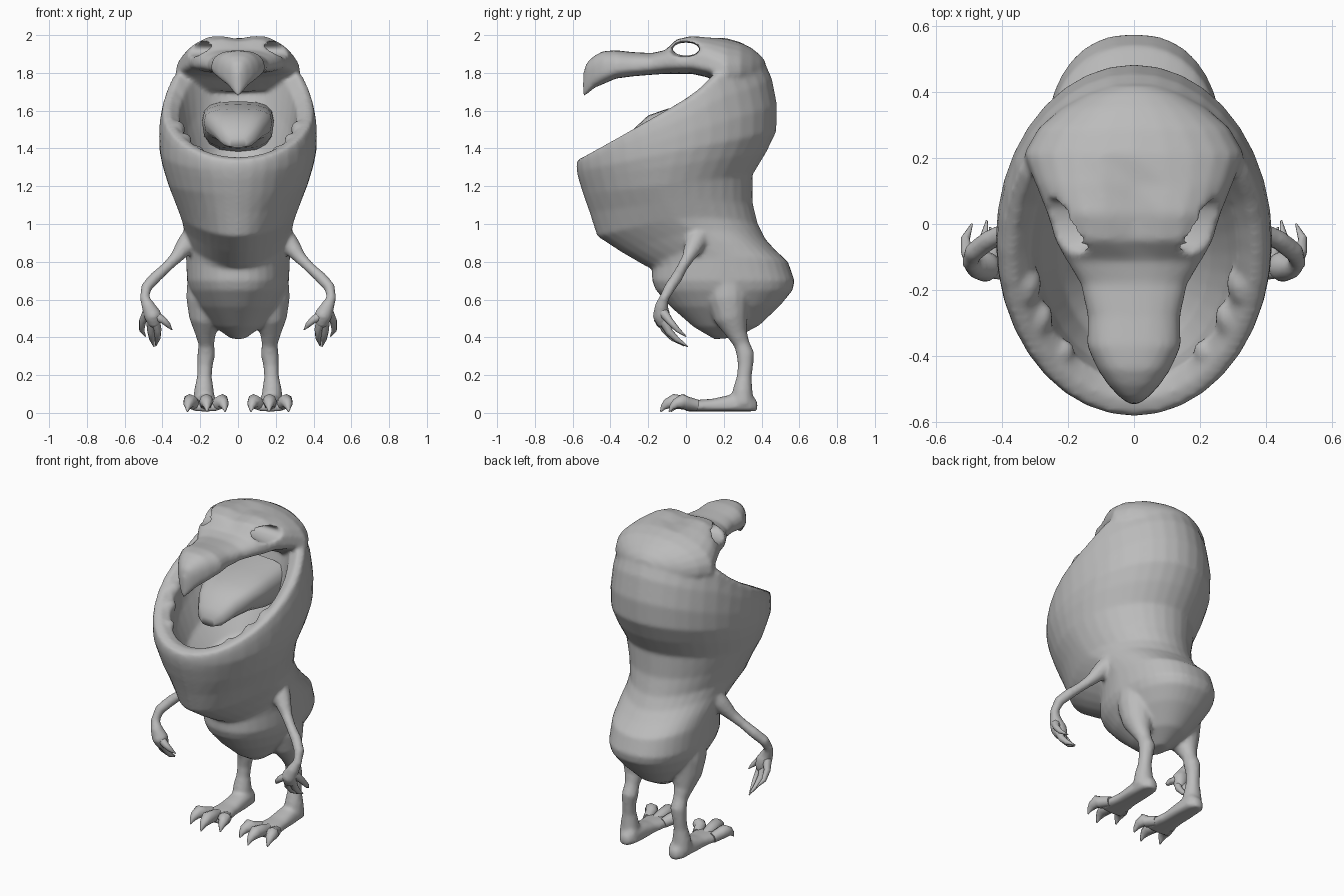
import bpy, bmesh, math
from mathutils import Vector

grey = bpy.data.materials.new("skin grey")
grey.diffuse_color = (0.5, 0.5, 0.5, 1)


def sp(v, e):
    """Signed power for superellipse sections."""
    return math.copysign(abs(v) ** e, v)


def loft(name, rings, mirror=False):
    """Skin a list of equal rings and cap both ends."""
    bm = bmesh.new()
    loops = [[bm.verts.new(p) for p in r] for r in rings]
    n = len(loops[0])
    for a, b in zip(loops, loops[1:]):
        for i in range(n):
            j = (i + 1) % n
            bm.faces.new((a[i], a[j], b[j], b[i]))
    bm.faces.new(loops[0])
    bm.faces.new(loops[-1][::-1])
    bmesh.ops.recalc_face_normals(bm, faces=bm.faces)
    me = bpy.data.meshes.new(name)
    bm.to_mesh(me)
    bm.free()
    me.materials.append(grey)
    ob = bpy.data.objects.new(name, me)
    bpy.context.collection.objects.link(ob)
    if mirror:
        ob.modifiers.new("mirror", 'MIRROR')
    return ob


def bake(ob):
    """Turn an object's modifiers into plain mesh."""
    bpy.context.view_layer.update()
    me = bpy.data.meshes.new_from_object(ob.evaluated_get(bpy.context.evaluated_depsgraph_get()))
    ob.modifiers.clear()
    ob.data = me


def tube(name, pts, n=10, mirror=True):
    """Round limb through points (x, y, z, radius)."""
    ps = [Vector(p[:3]) for p in pts]
    rings = []
    u = None
    for i, p in enumerate(ps):
        t = (ps[min(i + 1, len(ps) - 1)] - ps[max(i - 1, 0)]).normalized()
        u = t.orthogonal() if u is None else u - t * u.dot(t)
        u.normalize()
        v = t.cross(u)
        r = pts[i][3]
        rings.append([p + (u * math.cos(a) + v * math.sin(a)) * r
                      for a in (2 * math.pi * k / n for k in range(n))])
    return loft(name, rings, mirror)


def tilted(yf, zf, yb, zb, w, e=1.0, keel=1.0, side=0, cheek=0, n=36):
    """Leaning body ring; keel narrows the front, side lifts the flanks, cheek the mouth corner."""
    out = []
    for k in range(n):
        a = 2 * math.pi * k / n
        c, s = sp(math.cos(a), e), sp(math.sin(a), e)
        if c > 0:
            c = c ** keel
        t = (1 - c) / 2
        y = yf + (yb - yf) * t
        z = zf + (zb - zf) * t + side * s * s + cheek * max(0, 1 - abs(y - 0.19) / 0.15)
        out.append(Vector((w * s, y, z)))
    return out


def section(y, w, zb, zm, zt, dip=0, e=0.8, n=24, x=0):
    """Upright ring across the head, foot or tongue, with a dip in the middle of the top."""
    out = []
    for k in range(n):
        a = 2 * math.pi * k / n
        c, s = sp(math.cos(a), e), sp(math.sin(a), e)
        z = zm + (zt - zm if s > 0 else zm - zb) * s
        if s > 0:
            z -= dip * max(0, 1 - abs(w * c) / 0.13)
        out.append(Vector((x + w * c, y, z)))
    return out


# torso, pouch-like lower jaw, then over the thick lip into the mouth lining
body = loft("body", [tilted(*r) for r in (
    (0.15, 0.39, 0.27, 0.40, 0.04),
    (0.04, 0.455, 0.39, 0.465, 0.13, 1, 1.2),
    (-0.08, 0.56, 0.50, 0.57, 0.21, 0.9, 1.3),
    (-0.16, 0.65, 0.565, 0.65, 0.255, 0.85, 1.4),
    (-0.18, 0.70, 0.575, 0.70, 0.27, 0.85, 1.4),
    (-0.18, 0.765, 0.54, 0.80, 0.275, 0.9, 1.45, 0.04),
    (-0.21, 0.775, 0.475, 0.86, 0.28, 1, 1.6, 0.08),
    (-0.34, 0.85, 0.42, 0.92, 0.285, 1, 1.6, 0.08),
    (-0.47, 0.935, 0.38, 1.00, 0.30, 1, 1.5, 0.06),
    (-0.51, 1.06, 0.353, 1.11, 0.333, 1, 1.35, 0.03),
    (-0.545, 1.16, 0.352, 1.26, 0.37, 1, 1.2),
    (-0.57, 1.24, 0.425, 1.38, 0.40, 1, 1.1),
    (-0.578, 1.28, 0.478, 1.49, 0.415),
    (-0.58, 1.30, 0.482, 1.63, 0.418),
    (-0.58, 1.315, 0.455, 1.77, 0.414, 1, 1, 0, 0.02),
    (-0.575, 1.34, 0.41, 1.87, 0.400, 1, 1, 0, 0.05),
    (-0.53, 1.355, 0.36, 1.88, 0.365, 1, 1, 0, 0.06),
    (-0.47, 1.34, 0.31, 1.82, 0.312, 1, 1, 0, 0.04),
    (-0.44, 1.22, 0.26, 1.64, 0.285),
    (-0.38, 1.10, 0.20, 1.40, 0.23),
    (-0.26, 1.04, 0.08, 1.20, 0.13))])

# upper head running forward into the hooked beak
head = loft("head_and_beak", [section(*r) for r in (
    (-0.545, 0.012, 1.67, 1.73, 1.80),
    (-0.525, 0.042, 1.685, 1.78, 1.855),
    (-0.487, 0.078, 1.72, 1.80, 1.89),
    (-0.44, 0.110, 1.74, 1.81, 1.915),
    (-0.37, 0.142, 1.77, 1.825, 1.92),
    (-0.28, 0.140, 1.782, 1.83, 1.91),
    (-0.18, 0.162, 1.79, 1.84, 1.905),
    (-0.11, 0.205, 1.795, 1.85, 1.925, 0.005),
    (-0.05, 0.238, 1.795, 1.85, 1.99, 0.022),
    (0.03, 0.262, 1.795, 1.85, 2.01, 0.03),
    (0.12, 0.298, 1.775, 1.83, 1.995, 0.015),
    (0.21, 0.335, 1.70, 1.79, 1.985, 0, 0.92),
    (0.29, 0.29, 1.70, 1.80, 1.962, 0, 0.95),
    (0.35, 0.22, 1.72, 1.80, 1.93, 0, 1),
    (0.395, 0.14, 1.74, 1.81, 1.893, 0, 1),
    (0.42, 0.07, 1.76, 1.81, 1.86, 0, 1))])

# almond eye sockets, flared outward, cut right through the head
cutter = loft("eye_cutter", [[Vector((x, yc + ry * math.cos(a), 1.926 + rz * math.sin(a)))
              for a in (2 * math.pi * k / 14 for k in range(14))]
              for x, yc, ry, rz in ((-0.34, -0.03, 0.11, 0.048), (-0.12, 0.0, 0.073, 0.035),
                                    (0.12, 0.0, 0.073, 0.035), (0.34, -0.03, 0.11, 0.048))])
mod = head.modifiers.new("eyes", 'BOOLEAN')
mod.operation, mod.solver, mod.object = 'DIFFERENCE', 'EXACT', cutter
bake(head)
bpy.data.objects.remove(cutter)

# arms and legs
arm = tube("arm", [(0.21, 0.08, 0.95, 0.075), (0.275, 0.045, 0.89, 0.054), (0.33, 0.01, 0.82, 0.034),
                   (0.38, -0.02, 0.77, 0.029), (0.44, -0.05, 0.715, 0.032),
                   (0.485, -0.085, 0.665, 0.031), (0.495, -0.115, 0.61, 0.026),
                   (0.475, -0.13, 0.565, 0.037), (0.45, -0.13, 0.515, 0.049),
                   (0.44, -0.115, 0.47, 0.037), (0.435, -0.10, 0.45, 0.012)])
leg = tube("leg", [(0.13, 0.22, 0.78, 0.08), (0.15, 0.22, 0.70, 0.12), (0.16, 0.225, 0.60, 0.116),
                   (0.17, 0.24, 0.50, 0.09), (0.172, 0.27, 0.42, 0.056), (0.168, 0.295, 0.365, 0.042),
                   (0.168, 0.315, 0.31, 0.048), (0.175, 0.315, 0.25, 0.041), (0.178, 0.308, 0.19, 0.040),
                   (0.18, 0.30, 0.12, 0.053), (0.18, 0.30, 0.05, 0.060)], 14)
foot = loft("foot", [section(*r, 0, 0.75, 14, 0.17) for r in (
    (0.378, 0.025, 0.008, 0.03, 0.06),
    (0.34, 0.055, 0.008, 0.03, 0.11),
    (0.25, 0.062, 0.008, 0.03, 0.10),
    (0.14, 0.065, 0.008, 0.03, 0.075),
    (0.04, 0.082, 0.008, 0.03, 0.068),
    (-0.01, 0.082, 0.008, 0.025, 0.05))], True)

# soft lumps along the lip
lumps = []
for i, (x, y, z, r) in enumerate(((0.335, -0.20, 1.52, 0.05), (0.295, -0.30, 1.46, 0.045),
                                  (0.22, -0.40, 1.405, 0.035))):
    lumps.append(tube(f"lip_lump_{i}", [(x - r * 0.6 * math.cos(a), y + r * 1.3 * math.cos(a),
                                         z - 0.03 + 0.7 * r * math.cos(a), r * math.sin(a) + 0.002)
                                        for a in (math.pi * k / 6 for k in range(7))]))

# fuse the big parts into one continuous skin
parts = [body, head, arm, leg, foot] + lumps
for ob in parts:
    bake(ob)
bpy.ops.object.select_all(action='DESELECT')
for ob in parts:
    ob.select_set(True)
bpy.context.view_layer.objects.active = body
bpy.ops.object.join()
remesh = body.modifiers.new("fuse", 'REMESH')
remesh.mode, remesh.voxel_size = 'VOXEL', 0.0115
soft = body.modifiers.new("soften", 'SMOOTH')
soft.factor, soft.iterations = 0.5, 6
bake(body)
body.data.materials.clear()
body.data.materials.append(grey)
body.name = "body_head_and_limbs"

# tongue rising from the throat and drooping forward
loft("tongue", [section(*r, 0, 0.7, 16) for r in (
    (0.22, 0.19, 1.38, 1.55, 1.65),
    (0.05, 0.19, 1.40, 1.54, 1.635),
    (-0.10, 0.18, 1.44, 1.54, 1.61),
    (-0.20, 0.135, 1.43, 1.50, 1.575),
    (-0.27, 0.09, 1.405, 1.45, 1.51),
    (-0.30, 0.045, 1.405, 1.43, 1.46))])

# fingers and thumb
for name, pts in (
        ("thumb", [(0.43, -0.14, 0.51, 0.025), (0.395, -0.15, 0.49, 0.019),
                   (0.37, -0.14, 0.465, 0.014), (0.35, -0.12, 0.44, 0.003)]),
        ("inner_finger", [(0.44, -0.13, 0.49, 0.027), (0.425, -0.11, 0.44, 0.020),
                          (0.425, -0.07, 0.395, 0.015), (0.435, -0.01, 0.355, 0.003)]),
        ("middle_finger", [(0.46, -0.12, 0.49, 0.027), (0.46, -0.09, 0.43, 0.020),
                           (0.455, -0.05, 0.39, 0.015), (0.445, 0.01, 0.35, 0.003)]),
        ("outer_finger", [(0.48, -0.12, 0.53, 0.027), (0.505, -0.085, 0.485, 0.019),
                          (0.51, -0.045, 0.44, 0.014), (0.49, 0.0, 0.405, 0.003)])):
    tube(name, pts, 8)
# toes, each ending in a claw
for i, (xa, xb, yt) in enumerate(((0.12, 0.075, -0.08), (0.175, 0.165, -0.135), (0.225, 0.262, -0.09))):
    m = lambda t: xa + (xb - xa) * t
    tube(f"toe_{i + 1}", [(m(0), 0.06, 0.04, 0.03), (m(0.45), 0.0, 0.052, 0.036),
                          (m(0.8), yt + 0.07, 0.062, 0.038), (m(1), yt + 0.035, 0.048, 0.027),
                          (m(1.1), yt + 0.015, 0.03, 0.016), (m(1.15), yt, 0.006, 0.003)], 8)

# smooth skin with sharp creases kept
for ob in bpy.context.scene.objects:
    ob.select_set(True)
    bpy.context.view_layer.objects.active = ob
bpy.ops.object.shade_smooth_by_angle(angle=math.radians(60))
